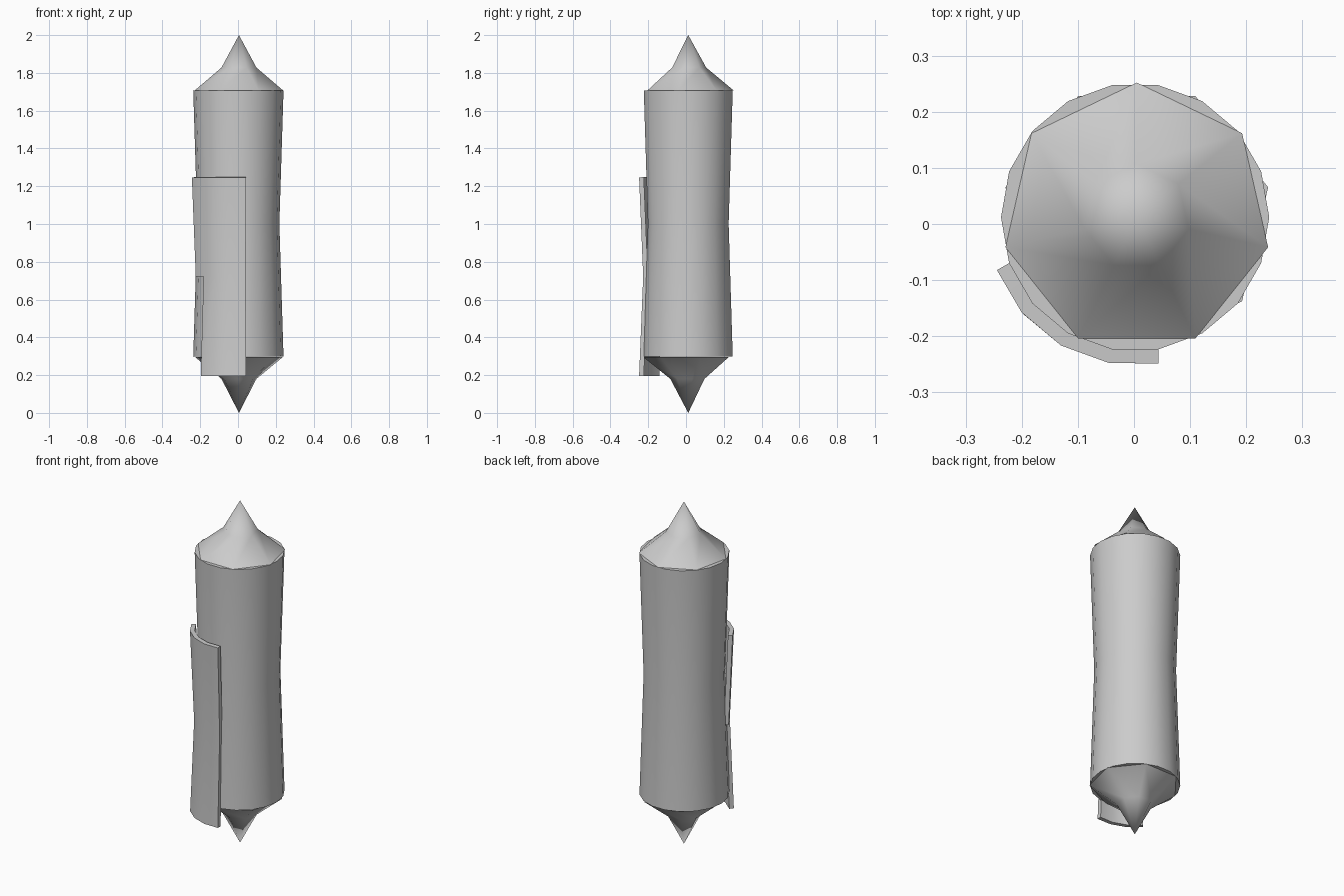
import bpy, bmesh
from math import sin, cos, pi, radians

if "Cube" in bpy.data.objects:
    bpy.data.objects.remove(bpy.data.objects["Cube"])

CX, CY = 0.002, 0.012   # common axis of the body parts
R, WAIST = 0.239, 0.217


def finish(name, bm, angle=40):
    bmesh.ops.recalc_face_normals(bm, faces=bm.faces)
    me = bpy.data.meshes.new(name)
    bm.to_mesh(me)
    bm.free()
    ob = bpy.data.objects.new(name, me)
    bpy.context.collection.objects.link(ob)
    bpy.ops.object.select_all(action='DESELECT')
    bpy.context.view_layer.objects.active = ob
    ob.select_set(True)
    bpy.ops.object.shade_smooth_by_angle(angle=radians(angle))
    return ob


def lathe(name, profile, sides, start, cx, cy, angle=40):
    """Stack rings of (radius, z); radius 0 makes a tip, other ends are capped."""
    bm = bmesh.new()
    rings = []
    for r, z in profile:
        n = sides if r else 1
        rings.append([bm.verts.new((cx + r * cos(start + 2 * pi * i / sides),
                                    cy + r * sin(start + 2 * pi * i / sides), z))
                      for i in range(n)])
    for a, b in zip(rings, rings[1:]):
        for i in range(sides):
            j = (i + 1) % sides
            if len(b) == 1:
                bm.faces.new((a[i], a[j], b[0]))
            else:
                bm.faces.new((a[i], a[j], b[j], b[i]))
    for ring in (rings[0], rings[-1]):
        if len(ring) > 2:
            bm.faces.new(ring)
    return finish(name, bm, angle)


# Waisted 18-sided body
lathe("body", [(R, 0.298), (WAIST, 1.002), (R, 1.706)], 18, 0, CX, CY)

# Seven-sided flared spikes at both ends, the lower one flipped over
lathe("top_spike", [(0.24, 1.707), (0.095, 1.828), (0, 2.0)], 7, pi / 2, 0.005, CY, 60)
lathe("bottom_spike", [(0.24, 0.297), (0.095, 0.18), (0, 0.0)], 7, -pi / 2, 0.005, CY, 60)

# Curved side plate: four segments wide above its waist, three below
bm = bmesh.new()
rows = []
for r, z in [(R, 0.194), (WAIST, 0.723), (R, 1.248)]:
    rows.append([bm.verts.new((CX + r * cos(radians(a)), CY + r * sin(radians(a)), z))
                 for a in range(200, 281, 20)])
for k in range(2):
    for i in range(1 - k, 4):
        bm.faces.new((rows[k][i], rows[k][i + 1], rows[k + 1][i + 1], rows[k + 1][i]))
bmesh.ops.delete(bm, geom=[v for v in bm.verts if not v.link_faces], context='VERTS')
bmesh.ops.recalc_face_normals(bm, faces=bm.faces)
bm.normal_update()
if bm.faces[:][0].normal.y > 0:
    bmesh.ops.reverse_faces(bm, faces=bm.faces)
bm.normal_update()
# Thicken outwards
outer = {v: bm.verts.new(v.co + v.normal * 0.025) for v in bm.verts[:]}
edges = [e for e in bm.edges if e.is_boundary]
for f in bm.faces[:]:
    bm.faces.new([outer[v] for v in f.verts])
for e in edges:
    a, b = e.verts
    bm.faces.new((a, b, outer[b], outer[a]))
finish("side_plate", bm, 30)
